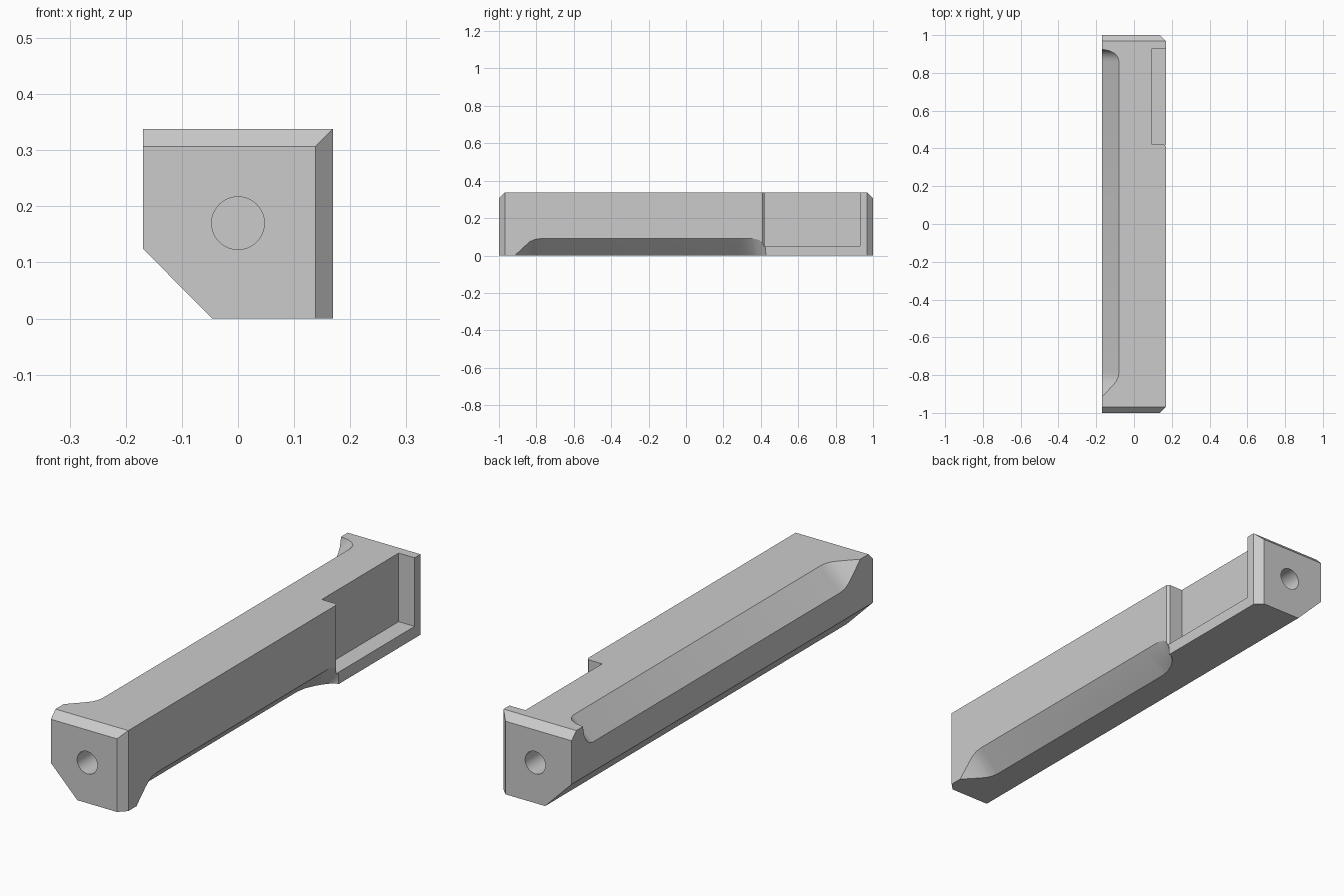
import bpy, bmesh, math
from mathutils import Vector

if "Cube" in bpy.data.objects:
    bpy.data.objects.remove(bpy.data.objects["Cube"])

W, H = 0.169, 0.338      # half width, height
BEV = 0.031              # end chamfers

grey = bpy.data.materials.new("plain_grey")
grey.use_nodes = True
grey.diffuse_color = (0.6, 0.6, 0.6, 1)
grey.node_tree.nodes["Principled BSDF"].inputs["Base Color"].default_value = (0.6, 0.6, 0.6, 1)


def loft(name, rings):
    """Closed solid through a list of matching rings of points."""
    bm = bmesh.new()
    loops = [[bm.verts.new(p) for p in ring] for ring in rings]
    n = len(loops[0])
    for a, b in zip(loops, loops[1:]):
        for i in range(n):
            bm.faces.new((a[i], a[(i + 1) % n], b[(i + 1) % n], b[i]))
    bm.faces.new(loops[0])
    bm.faces.new(loops[-1])
    bmesh.ops.recalc_face_normals(bm, faces=bm.faces)
    mesh = bpy.data.meshes.new(name)
    bm.to_mesh(mesh)
    bm.free()
    mesh.materials.append(grey)
    obj = bpy.data.objects.new(name, mesh)
    bpy.context.collection.objects.link(obj)
    return obj


def scoop(name, cx, cz, sx, sz, stations):
    """Cutter for a chamfer of varying width along one long edge."""
    e = 0.05
    rings = []
    for y, a, b in stations:
        pts = [(-e, -e), (a, -e), (a, 0), (0, b), (-e, b)]
        if a < 0:
            pts = [(-e, -e), (a, -e), (a, a - 0.005), (a - 0.005, a), (-e, a)]
        rings.append([(cx + sx * u, y, cz + sz * v) for u, v in pts])
    cutter = loft(name, rings)
    bm = bmesh.new()
    bm.from_mesh(cutter.data)
    bmesh.ops.triangulate(bm, faces=bm.faces)
    bm.to_mesh(cutter.data)
    bm.free()
    return cutter


# Bar with one chamfered lower edge
section = [(-W, H), (W, H), (W, 0), (-0.046, 0), (-W, 0.124)]
bar = loft("bar", [[(x, y, z) for x, z in section] for y in (-1, 1)])

# Chamfers on the top and side edges of both ends
bm = bmesh.new()
bm.from_mesh(bar.data)
for end in (-1, 1):
    for co, no in (((0, end, H - BEV), (0, end, 1)), ((W - BEV, end, 0), (1, end, 0))):
        bmesh.ops.bisect_plane(bm, geom=bm.verts[:] + bm.edges[:] + bm.faces[:],
                               plane_co=Vector(co), plane_no=Vector(no).normalized(),
                               clear_outer=True)
        bmesh.ops.holes_fill(bm, edges=[ed for ed in bm.edges if ed.is_boundary])
bmesh.ops.recalc_face_normals(bm, faces=bm.faces)
bm.to_mesh(bar.data)
bm.free()

# Long scooped edges, with a shared ramp at the front
ramp = [(-0.92, -0.005, 0), (-0.91, 0.005, 0.005), (-0.86, 0.052, 0.052),
        (-0.835, 0.074, 0.074), (-0.81, 0.086, 0.086), (-0.78, 0.09, 0.09)]
top_end = [(0.86, 0.09, 0.09), (0.885, 0.083, 0.083), (0.904, 0.066, 0.066),
           (0.917, 0.04, 0.04), (0.923, 0.01, 0.01), (0.926, -0.005, 0)]
low_end = [(0.28, 0.09, 0.09), (0.32, 0.083, 0.09), (0.36, 0.066, 0.09),
           (0.39, 0.047, 0.083), (0.41, 0.03, 0.068), (0.425, 0.01, 0.04),
           (0.43, -0.005, 0)]
cutters = [scoop("top_scoop", -W, H, 1, -1, ramp + top_end),
           scoop("bottom_scoop", W, 0, -1, 1, ramp + low_end)]

# Side pocket, open at the top, with a small bevel at its front corner
pocket = [(0.095, 0.42), (0.159, 0.42), (0.179, 0.4), (0.25, 0.4), (0.25, 0.93), (0.095, 0.93)]
cutters.append(loft("pocket", [[(x, y, z) for x, y in pocket] for z in (0.05, 0.4)]))

# Round bolt holes in both ends
circle = [(0.047 * math.cos(i * math.tau / 48), 0.17 + 0.047 * math.sin(i * math.tau / 48))
          for i in range(48)]
for end in (-1, 1):
    cutters.append(loft("bolt_hole", [[(x, end * y, z) for x, z in circle] for y in (0.7, 1.1)]))

# Cut everything out of the bar
bpy.context.view_layer.objects.active = bar
bar.select_set(True)
for cutter in cutters:
    mod = bar.modifiers.new(cutter.name, 'BOOLEAN')
    mod.operation = 'DIFFERENCE'
    mod.solver = 'EXACT'
    mod.object = cutter
    bpy.ops.object.modifier_apply(modifier=mod.name)
for cutter in cutters:
    bpy.data.objects.remove(cutter)

bpy.ops.object.shade_smooth_by_angle(angle=math.radians(28))
